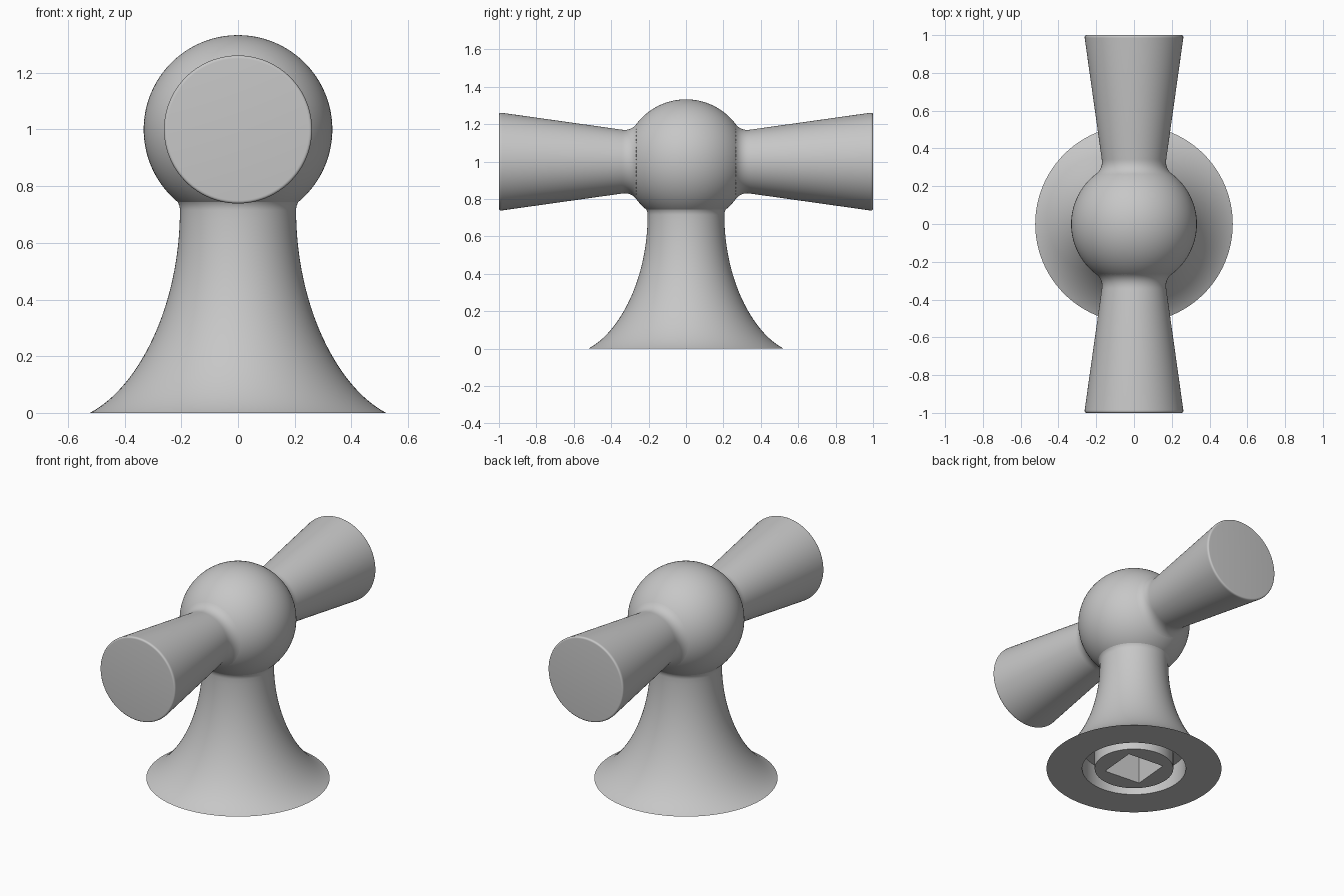
import bpy, bmesh, math
from mathutils import Matrix, Vector

if "Cube" in bpy.data.objects:
    bpy.data.objects.remove(bpy.data.objects["Cube"])

grey = bpy.data.materials.new("plain grey")
grey.use_nodes = True
colour = (0.57, 0.57, 0.57, 1)
grey.diffuse_color = colour
grey.node_tree.nodes["Principled BSDF"].inputs["Base Color"].default_value = colour


def bezier(points, steps):
    """Sample a Bezier curve of any degree."""
    n = len(points) - 1
    result = []
    for i in range(steps + 1):
        t = i / steps
        result.append(tuple(
            sum(math.comb(n, k) * (1 - t) ** (n - k) * t ** k * p[a]
                for k, p in enumerate(points)) for a in (0, 1)))
    return result


def finish(name, bm):
    bmesh.ops.recalc_face_normals(bm, faces=bm.faces)
    mesh = bpy.data.meshes.new(name)
    bm.to_mesh(mesh)
    bm.free()
    mesh.materials.append(grey)
    obj = bpy.data.objects.new(name, mesh)
    bpy.context.collection.objects.link(obj)
    return obj


def lathe(name, profile, turn=Matrix(), segments=96):
    """Spin a closed (radius, height) profile round z, then place it."""
    bm = bmesh.new()
    verts = [bm.verts.new((r, 0, z)) for r, z in profile]
    edges = [bm.edges.new(pair) for pair in zip(verts, verts[1:])]
    bmesh.ops.spin(bm, geom=verts + edges, cent=(0, 0, 0), axis=(0, 0, 1),
                   angle=math.tau, steps=segments)
    bmesh.ops.remove_doubles(bm, verts=bm.verts, dist=1e-5)
    bmesh.ops.transform(bm, matrix=turn, verts=bm.verts)
    return finish(name, bm)


def smooth(obj):
    bpy.ops.object.select_all(action='DESELECT')
    obj.select_set(True)
    bpy.context.view_layer.objects.active = obj
    bpy.ops.object.shade_smooth_by_angle(angle=math.radians(35))


HUB_HEIGHT = 1.0

# Flared stem, hollowed underneath round a central boss
neck = bezier([(0.245, 0.775), (0.205, 0.75), (0.205, 0.715)], 8)
flare = bezier([(0.205, 0.715), (0.205, 0.38), (0.35, 0.09), (0.523, 0)], 32)
underside = [(0.31, 0), (0.31, 0.14), (0.235, 0.14), (0.235, 0), (0, 0)]
stem = lathe("stem", [(0, 0.775)] + neck + flare[1:] + underside)

# Square spindle socket cut up into the boss
bm = bmesh.new()
bmesh.ops.create_cube(bm, size=1, matrix=Matrix.Rotation(math.radians(-5), 4, 'Z')
                      @ Matrix.Diagonal((0.248, 0.248, 0.6, 1)))
cutter = finish("socket_cutter", bm)
cutter.hide_render = True
cut = stem.modifiers.new("socket", 'BOOLEAN')
cut.object = cutter
cut.operation = 'DIFFERENCE'
cut.solver = 'EXACT'
bpy.context.view_layer.objects.active = stem
bpy.ops.object.modifier_apply(modifier=cut.name)
bpy.data.objects.remove(cutter)
smooth(stem)

# Ball hub
bm = bmesh.new()
bmesh.ops.create_uvsphere(bm, u_segments=96, v_segments=48, radius=0.333,
                          matrix=Matrix.Translation((0, 0, HUB_HEIGHT)))
smooth(finish("hub", bm))

# Tapered grips, front and back, blended into the hub
root = bezier([(0.2, 0.266), (0.163, 0.295), (0.171, 0.345)], 10)
tip = bezier([(0.261, 0.984), (0.263, 1), (0.25, 1)], 6)
for name, side in (("front_grip", 1), ("back_grip", -1)):
    turn = (Matrix.Translation((0, 0, HUB_HEIGHT))
            @ Matrix.Rotation(side * math.pi / 2, 4, 'X'))
    smooth(lathe(name, [(0, 0.2)] + root + tip + [(0, 1)], turn))
